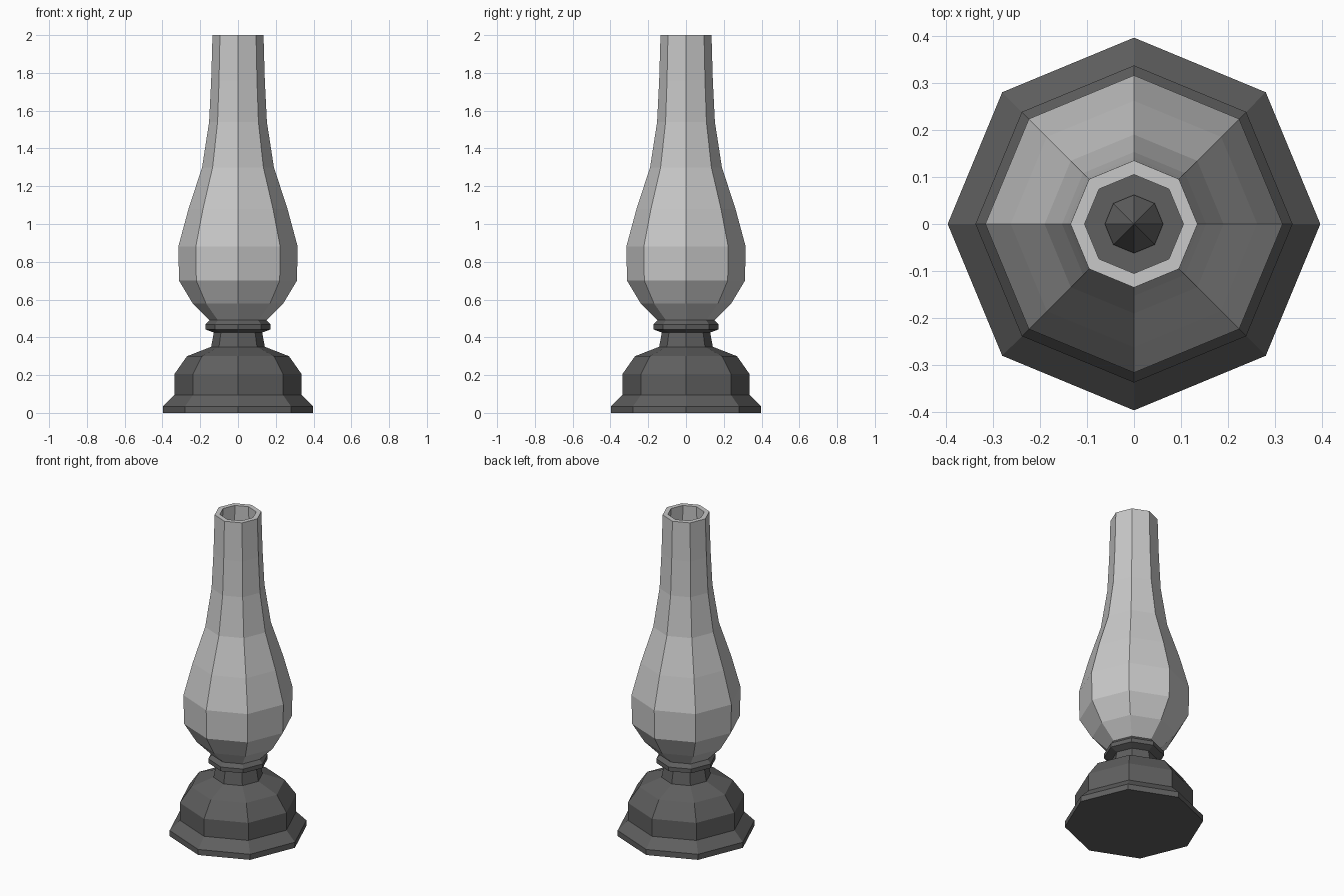
import bpy, bmesh, math

if "Cube" in bpy.data.objects:
    bpy.data.objects.remove(bpy.data.objects["Cube"])

SIDES = 8


def material(name, grey):
    m = bpy.data.materials.new(name)
    m.diffuse_color = (grey, grey, grey, 1)
    m.use_nodes = True
    m.node_tree.nodes["Principled BSDF"].inputs["Base Color"].default_value = m.diffuse_color
    return m


def lathe(name, profile, mat, loop=False):
    """Eight-sided flat-shaded turning of (radius, z) points; radius 0 is a pole."""
    bm = bmesh.new()
    rings = []
    for r, z in profile:
        if r == 0:
            rings.append([bm.verts.new((0, 0, z))] * SIDES)
        else:
            rings.append([bm.verts.new((r * math.cos(a), r * math.sin(a), z))
                          for a in (math.tau * i / SIDES for i in range(SIDES))])
    pairs = list(zip(rings, rings[1:]))
    if loop:
        pairs.append((rings[-1], rings[0]))
    for low, high in pairs:
        for i in range(SIDES):
            j = (i + 1) % SIDES
            quad = [low[i], low[j], high[j], high[i]]
            bm.faces.new(list(dict.fromkeys(quad)))
    bmesh.ops.recalc_face_normals(bm, faces=bm.faces)
    mesh = bpy.data.meshes.new(name)
    bm.to_mesh(mesh)
    bm.free()
    mesh.materials.append(mat)
    ob = bpy.data.objects.new(name, mesh)
    bpy.context.collection.objects.link(ob)
    return ob


metal = material("dark metal", 0.115)
glass = material("pale glass", 0.58)

# stepped foot, neck and collar
lathe("lamp_base", [(0, 0), (0.396, 0), (0.396, 0.035), (0.337, 0.095),
                    (0.337, 0.205), (0.27, 0.3), (0.142, 0.35), (0.128, 0.425),
                    (0.172, 0.442), (0.172, 0.468), (0.15, 0.492), (0, 0.492)], metal)

# pointed burner inside the chimney
lathe("burner", [(0, 0.48), (0.062, 0.48), (0.062, 0.5), (0, 0.6)], metal)

# hollow chimney: outer wall up, inner wall back down
outer = [(0.15, 0.49), (0.24, 0.58), (0.312, 0.70), (0.316, 0.88), (0.262, 1.08),
         (0.19, 1.30), (0.153, 1.54), (0.142, 1.76), (0.135, 2.0)]
inner = [(r - 0.03, z) for r, z in reversed(outer)]
lathe("glass_chimney", outer + inner, glass, loop=True)
